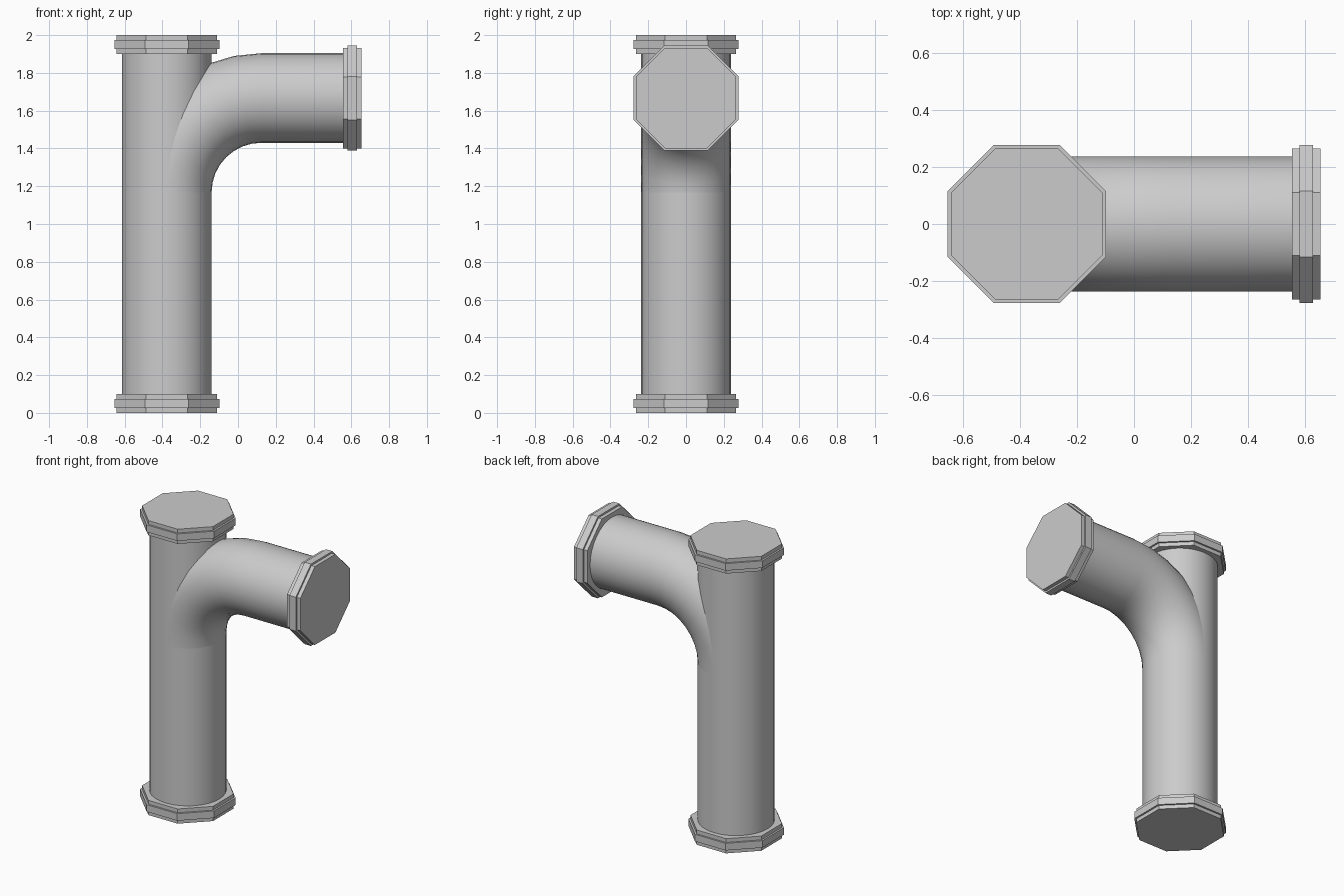
import bpy, bmesh
from math import pi, sin, cos
from mathutils import Vector

if "Cube" in bpy.data.objects:
    bpy.data.objects.remove(bpy.data.objects["Cube"])

PX, PZ = -0.377, 1.667      # vertical pipe axis x, branch axis z
R = 0.237                   # pipe radius
BEND = 0.5                  # bend centreline radius
SIDES = 32


def sweep(name, rings, sides, phase=0.0, smooth=False):
    """Skin regular polygons; each ring is (centre, direction in xz, radius)."""
    bm = bmesh.new()
    loops = []
    for c, d, r in rings:
        u = Vector((0, 1, 0))
        v = Vector(d).normalized().cross(u)
        loops.append([bm.verts.new(Vector(c) + r * (u * cos(a) + v * sin(a)))
                      for a in (phase + 2 * pi * i / sides for i in range(sides))])
    for a, b in zip(loops, loops[1:]):
        for i in range(sides):
            j = (i + 1) % sides
            bm.faces.new((a[i], a[j], b[j], b[i]))
    bm.faces.new(loops[0][::-1])
    bm.faces.new(loops[-1])
    bmesh.ops.recalc_face_normals(bm, faces=bm.faces)
    me = bpy.data.meshes.new(name)
    bm.to_mesh(me)
    bm.free()
    ob = bpy.data.objects.new(name, me)
    bpy.context.collection.objects.link(ob)
    if smooth:
        bpy.ops.object.select_all(action='DESELECT')
        ob.select_set(True)
        bpy.context.view_layer.objects.active = ob
        bpy.ops.object.shade_smooth_by_angle(angle=pi / 6)
    return ob


def flange(name, start, direction):
    """Stepped octagonal collar, 0.1 thick."""
    s, d = Vector(start), Vector(direction)
    k = 1 / cos(pi / 8)
    profile = [(0, .266), (.026, .266), (.026, .278),
               (.074, .278), (.074, .266), (.1, .266)]
    return sweep(name, [(s + d * t, d, r * k) for t, r in profile], 8, pi / 8)


# Straight vertical pipe
up, right = (0, 0, 1), (1, 0, 0)
sweep("main_pipe", [((PX, 0, .02), up, R), ((PX, 0, 1.98), up, R)], SIDES, smooth=True)

# Curved branch: quarter bend followed by a horizontal run
rings = []
for i in range(9):
    a = pi / 2 * i / 8
    rings.append(((PX + BEND * (1 - cos(a)), 0, PZ - BEND * (1 - sin(a))),
                  (sin(a), 0, cos(a)), R))
rings.append(((.63, 0, PZ), right, R))
sweep("branch_pipe", rings, SIDES, smooth=True)

# Collars on the three openings
flange("bottom_flange", (PX, 0, 0), up)
flange("top_flange", (PX, 0, 1.9), up)
flange("branch_flange", (.555, 0, PZ), right)
